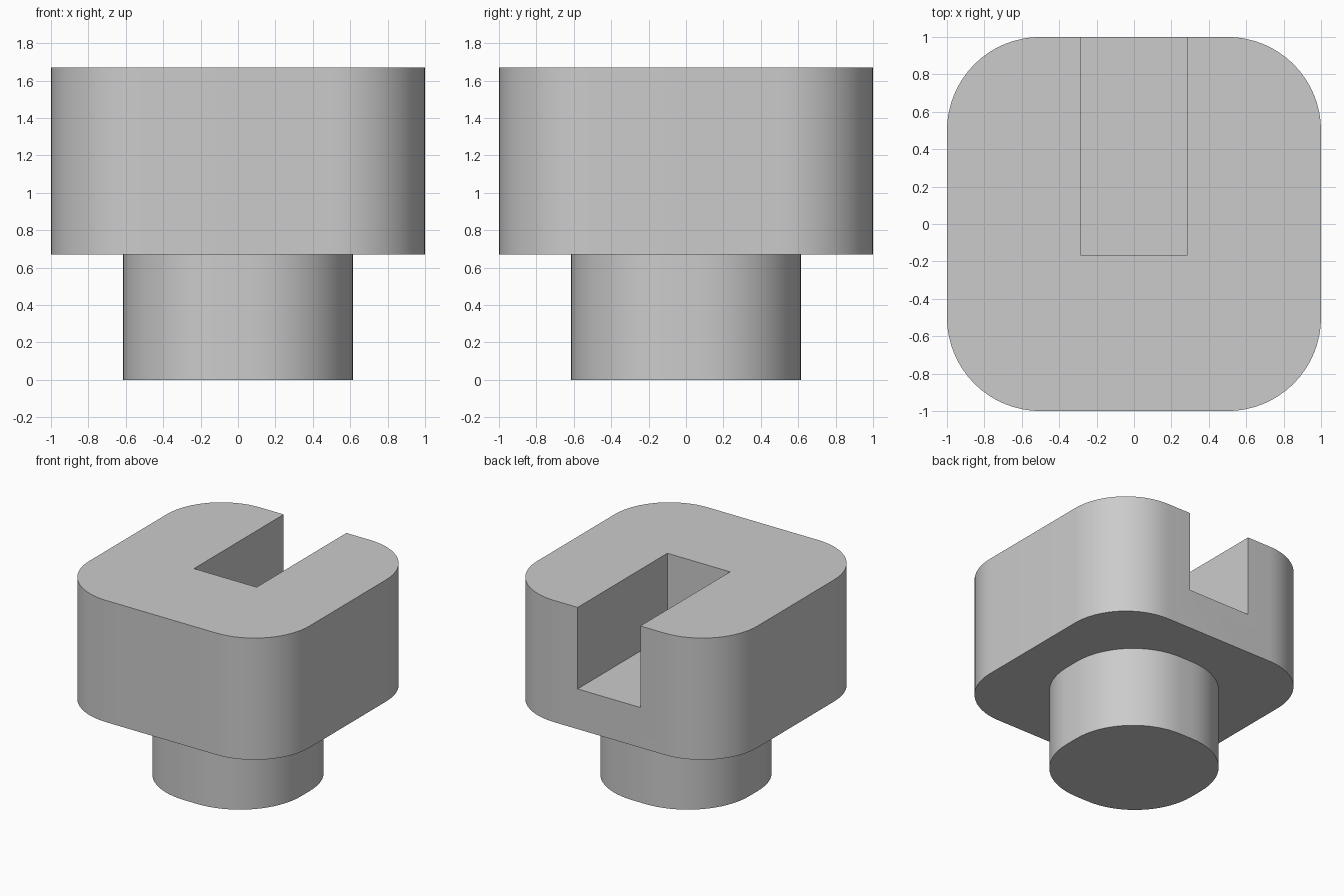
import bpy, bmesh, math

if "Cube" in bpy.data.objects:
    bpy.data.objects.remove(bpy.data.objects["Cube"])

grey = bpy.data.materials.new("plain grey")
grey.diffuse_color = (0.6, 0.6, 0.6, 1)
grey.use_nodes = True
grey.node_tree.nodes["Principled BSDF"].inputs["Base Color"].default_value = grey.diffuse_color


def rounded_square(half, radius, steps=16):
    """Counter-clockwise outline, starting at the right side."""
    pts, c = [], half - radius
    for k, (sx, sy) in enumerate([(1, 1), (-1, 1), (-1, -1), (1, -1)]):
        for i in range(steps + 1):
            a = math.pi / 2 * (k + i / steps)
            pts.append((sx * c + radius * math.cos(a), sy * c + radius * math.sin(a)))
    return pts


def prism(name, outline, z0, z1):
    """Extrude an outline upward into a closed solid."""
    bm = bmesh.new()
    base = bm.faces.new([bm.verts.new((x, y, z0)) for x, y in outline])
    top = bmesh.ops.extrude_face_region(bm, geom=[base])["geom"]
    bmesh.ops.translate(bm, vec=(0, 0, z1 - z0),
                        verts=[g for g in top if isinstance(g, bmesh.types.BMVert)])
    bmesh.ops.recalc_face_normals(bm, faces=bm.faces)
    mesh = bpy.data.meshes.new(name)
    bm.to_mesh(mesh)
    bm.free()
    mesh.materials.append(grey)
    obj = bpy.data.objects.new(name, mesh)
    bpy.context.collection.objects.link(obj)
    return obj


BASE_Z, FLOOR_Z, TOP_Z = 0.67, 1.0, 1.67

# Narrow stem below
stem = prism("stem", rounded_square(0.615, 0.555), 0, BASE_Z)

# Wide head with rounded corners
head = prism("head", rounded_square(1.0, 0.5), BASE_Z, TOP_Z)

# Slot open to the top and the back
cutter = prism("slot_cutter", [(-0.285, -0.165), (0.285, -0.165), (0.285, 1.2), (-0.285, 1.2)],
               FLOOR_Z, TOP_Z + 0.2)
cut = head.modifiers.new("slot", "BOOLEAN")
cut.operation, cut.solver, cut.object = "DIFFERENCE", "EXACT", cutter
bpy.context.view_layer.objects.active = head
bpy.ops.object.modifier_apply(modifier="slot")
bpy.data.objects.remove(cutter)

# Smooth rounded sides, keep hard rims
for obj in (stem, head):
    bpy.ops.object.select_all(action="DESELECT")
    obj.select_set(True)
    bpy.context.view_layer.objects.active = obj
    bpy.ops.object.shade_smooth_by_angle(angle=math.radians(30))
